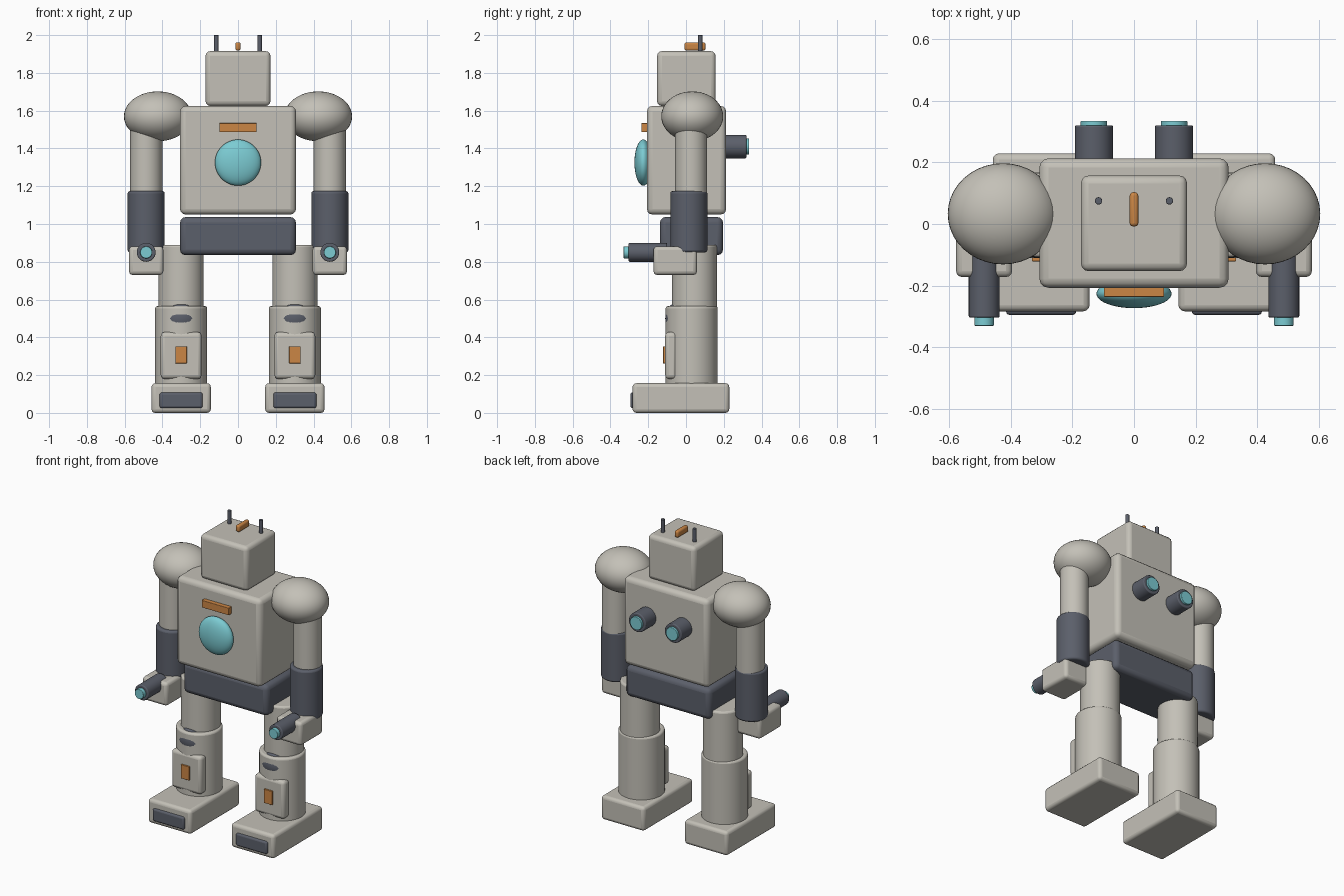
import bpy
import math

if "Cube" in bpy.data.objects:
    bpy.data.objects.remove(bpy.data.objects["Cube"])


def material(name, rgb):
    m = bpy.data.materials.new(name)
    m.diffuse_color = (*rgb, 1.0)
    m.use_nodes = True
    m.node_tree.nodes["Principled BSDF"].inputs["Base Color"].default_value = m.diffuse_color
    return m


SHELL = material("warm_grey_shell", (0.55, 0.53, 0.475))
DARK = material("dark_slate", (0.105, 0.115, 0.145))
GLOW = material("cyan_glow", (0.20, 0.60, 0.65))
ORANGE = material("orange_trim", (0.60, 0.24, 0.06))


def finish(name, mat, bevel):
    ob = bpy.context.object
    ob.name = name
    ob.data.materials.append(mat)
    bpy.ops.object.transform_apply(location=False, rotation=True, scale=True)
    if bevel:
        mod = ob.modifiers.new("rounded_edges", 'BEVEL')
        mod.width = bevel
        mod.segments = 3
        mod.limit_method = 'ANGLE'
        mod.angle_limit = math.radians(40)
    bpy.ops.object.shade_smooth_by_angle(angle=math.radians(35))
    return ob


def box(name, mat, x, y, z, bevel=0.02):
    """Box from (min, max) ranges on each axis."""
    ranges = (x, y, z)
    bpy.ops.mesh.primitive_cube_add(size=1, location=[(a + b) / 2 for a, b in ranges])
    bpy.context.object.scale = [abs(b - a) for a, b in ranges]
    return finish(name, mat, bevel)


def pipe_z(name, mat, x, y, r, z0, z1, bevel=0.012, sides=48):
    bpy.ops.mesh.primitive_cylinder_add(vertices=sides, radius=r, depth=z1 - z0,
                                        location=(x, y, (z0 + z1) / 2))
    return finish(name, mat, bevel)


def pipe_y(name, mat, x, z, r, y0, y1, bevel=0.006, sides=32):
    bpy.ops.mesh.primitive_cylinder_add(vertices=sides, radius=r, depth=y1 - y0,
                                        location=(x, (y0 + y1) / 2, z),
                                        rotation=(math.pi / 2, 0, 0))
    return finish(name, mat, bevel)


def ellipsoid(name, mat, centre, radii):
    bpy.ops.mesh.primitive_uv_sphere_add(segments=40, ring_count=24, radius=1, location=centre)
    bpy.context.object.scale = radii
    return finish(name, mat, 0)


# Body core
box("torso", SHELL, (-0.307, 0.307), (-0.207, 0.213), (1.05, 1.625), 0.03)
box("pelvis", DARK, (-0.307, 0.307), (-0.138, 0.196), (0.835, 1.037), 0.03)
box("head", SHELL, (-0.172, 0.172), (-0.153, 0.157), (1.625, 1.915), 0.025)

# Head crest and chest details
box("head_crest", ORANGE, (-0.014, 0.014), (-0.008, 0.103), (1.918, 1.962), 0.011)
ellipsoid("chest_lens", GLOW, (0, -0.226, 1.325), (0.122, 0.047, 0.122))
box("chest_bar", ORANGE, (-0.098, 0.098), (-0.236, -0.206), (1.487, 1.534), 0.002)

for side, s in (("left", -1), ("right", 1)):
    # Antenna and back thruster
    pipe_z(f"{side}_antenna", DARK, s * 0.115, 0.075, 0.012, 1.90, 2.0, 0.002, 16)
    pipe_y(f"{side}_thruster", DARK, s * 0.13, 1.41, 0.062, 0.18, 0.32)
    pipe_y(f"{side}_thruster_glow", GLOW, s * 0.13, 1.41, 0.043, 0.30, 0.334, 0.003)

    # Arm
    arm_x = s * 0.486
    ellipsoid(f"{side}_shoulder", SHELL, (s * 0.425, 0.033, 1.57), (0.179, 0.164, 0.132))
    pipe_z(f"{side}_upper_arm", SHELL, arm_x, 0.027, 0.085, 1.15, 1.54)
    pipe_z(f"{side}_forearm", DARK, arm_x, 0.015, 0.098, 0.85, 1.174)
    box(f"{side}_hand", SHELL, (arm_x - 0.091, arm_x + 0.091), (-0.172, 0.058), (0.73, 0.882))
    pipe_y(f"{side}_blaster", DARK, arm_x, 0.85, 0.05, -0.304, -0.10)
    pipe_y(f"{side}_blaster_glow", GLOW, arm_x, 0.85, 0.032, -0.33, -0.29, 0.003)

    # Leg
    leg_x = s * 0.301
    pipe_z(f"{side}_thigh", SHELL, leg_x, 0.045, 0.119, 0.50, 0.89)
    pipe_z(f"{side}_lower_leg", SHELL, leg_x, 0.03, 0.138, 0.12, 0.565)
    ellipsoid(f"{side}_knee", DARK, (leg_x, -0.055, 0.50), (0.085, 0.055, 0.08))
    box(f"{side}_shin_guard", SHELL, (leg_x - 0.108, leg_x + 0.108), (-0.110, -0.045),
        (0.18, 0.428), 0.02)
    box(f"{side}_shin_panel", ORANGE, (leg_x - 0.03, leg_x + 0.03), (-0.121, -0.10),
        (0.262, 0.352), 0.002)

    # Foot
    box(f"{side}_foot", SHELL, (leg_x - 0.157, leg_x + 0.157), (-0.283, 0.229), (0.0, 0.157), 0.02)
    box(f"{side}_toe_plate", DARK, (leg_x - 0.114, leg_x + 0.114), (-0.295, -0.25),
        (0.025, 0.108), 0.012)
